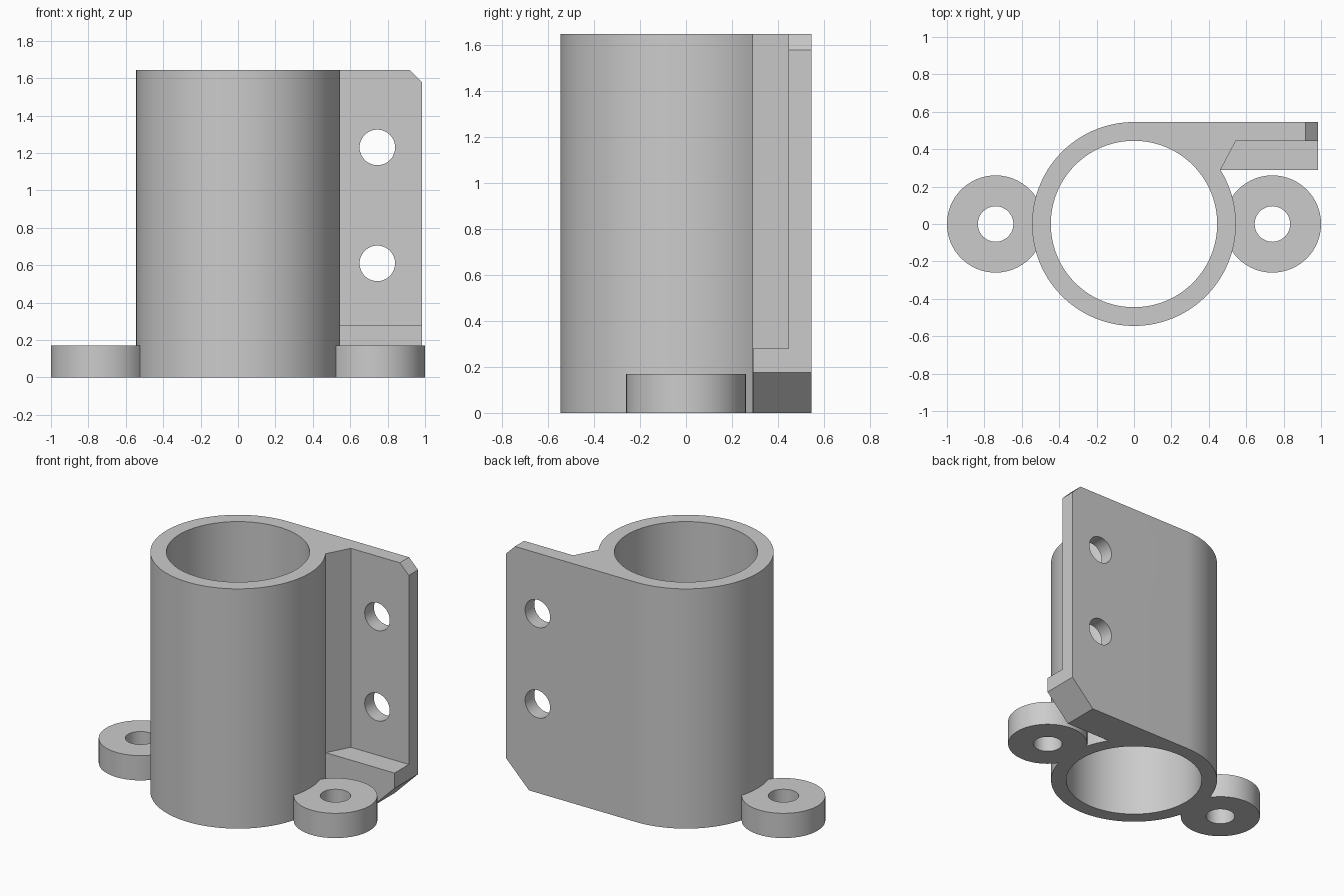
import bpy, bmesh, math
from mathutils import Matrix, Vector

cube = bpy.data.objects.get("Cube")
if cube:
    bpy.data.objects.remove(cube, do_unlink=True)

R_OUT, R_IN, HEIGHT = 0.545, 0.445, 1.645      # clamp tube
X_END, Y_FRONT, Y_RIB = 0.985, 0.445, 0.29     # side plate and its foot rib
EAR_X, EAR_R, EAR_H, HOLE_R = 0.74, 0.26, 0.17, 0.095

grey = bpy.data.materials.new("Light grey")
grey.use_nodes = True
grey.diffuse_color = (0.6, 0.6, 0.6, 1)
grey.node_tree.nodes["Principled BSDF"].inputs["Base Color"].default_value = (0.6, 0.6, 0.6, 1)


def prism(name, outline, low, high, along_y=False):
    """Extrude an outline along z, or an x-z outline along y."""
    bm = bmesh.new()
    if along_y:
        points, push = [(x, low, z) for x, z in outline], Vector((0, high - low, 0))
    else:
        points, push = [(x, y, low) for x, y in outline], Vector((0, 0, high - low))
    face = bm.faces.new([bm.verts.new(p) for p in points])
    top = bmesh.ops.extrude_face_region(bm, geom=[face])["geom"]
    bmesh.ops.translate(bm, vec=push, verts=[v for v in top if isinstance(v, bmesh.types.BMVert)])
    bmesh.ops.recalc_face_normals(bm, faces=bm.faces)
    mesh = bpy.data.meshes.new(name)
    bm.to_mesh(mesh)
    bm.free()
    mesh.materials.append(grey)
    obj = bpy.data.objects.new(name, mesh)
    bpy.context.collection.objects.link(obj)
    return obj


def arc(radius, start, end, steps, cx=0, cy=0):
    angles = [math.radians(start + (end - start) * i / steps) for i in range(steps + 1)]
    return [(cx + radius * math.cos(a), cy + radius * math.sin(a)) for a in angles]


def circle(radius, cx=0, cy=0, sides=64):
    return arc(radius, 0, 360, sides, cx, cy)[:-1]


def combine(target, tool, operation):
    """Apply a boolean and discard the tool."""
    mod = target.modifiers.new(operation.title(), 'BOOLEAN')
    mod.operation, mod.object, mod.solver = operation, tool, 'EXACT'
    bpy.context.view_layer.objects.active = target
    bpy.ops.object.modifier_apply(modifier=mod.name)
    bpy.data.objects.remove(tool, do_unlink=True)


# Tube with tangent side plate and sloping web
outline = arc(R_OUT, 90, 392, 100)
outline += [(0.545, Y_FRONT), (X_END, Y_FRONT), (X_END, R_OUT)]
bracket = prism("tube_bracket", outline, 0, HEIGHT)

# Foot rib under the plate
rib = prism("foot_rib", [(0.42, Y_RIB), (X_END, Y_RIB), (X_END, 0.5), (0.42, 0.5)], 0, 0.28)
combine(bracket, rib, 'UNION')

# Fixing ears on both sides
for side in (-1, 1):
    ear = prism("fixing_ear", circle(EAR_R, side * EAR_X), 0, EAR_H)
    combine(bracket, ear, 'UNION')
    hole = prism("ear_hole", circle(HOLE_R, side * EAR_X, sides=48), -0.1, 0.3)
    combine(bracket, hole, 'DIFFERENCE')

# Main bore
combine(bracket, prism("bore", circle(R_IN, sides=96), -0.1, HEIGHT + 0.1), 'DIFFERENCE')

# Bolt holes through the plate
for z in (0.61, 1.23):
    hole = prism("bolt_hole", circle(HOLE_R, 0.745, z, 48), 0.35, 0.7, along_y=True)
    combine(bracket, hole, 'DIFFERENCE')

# Chamfered plate corners, top then bottom
for z, size, out in ((HEIGHT, 0.068, 0.1), (0, 0.175, -0.1)):
    sign = math.copysign(1, out)
    corner = [(X_END - size - 0.1, z + out), (X_END + 0.1, z + out),
              (X_END + 0.1, z - sign * (size + 0.1))]
    # slide the sloping edge onto the chamfer line
    corner[0] = (X_END - size - 0.1, z + sign * 0.1)
    cutter = prism("corner_cut", corner, Y_RIB - 0.02, 0.7, along_y=True)
    combine(bracket, cutter, 'DIFFERENCE')

# Smooth curved walls, sharp edges kept
bpy.ops.object.select_all(action='DESELECT')
bracket.select_set(True)
bpy.context.view_layer.objects.active = bracket
bpy.ops.object.shade_smooth_by_angle(angle=math.radians(30))
